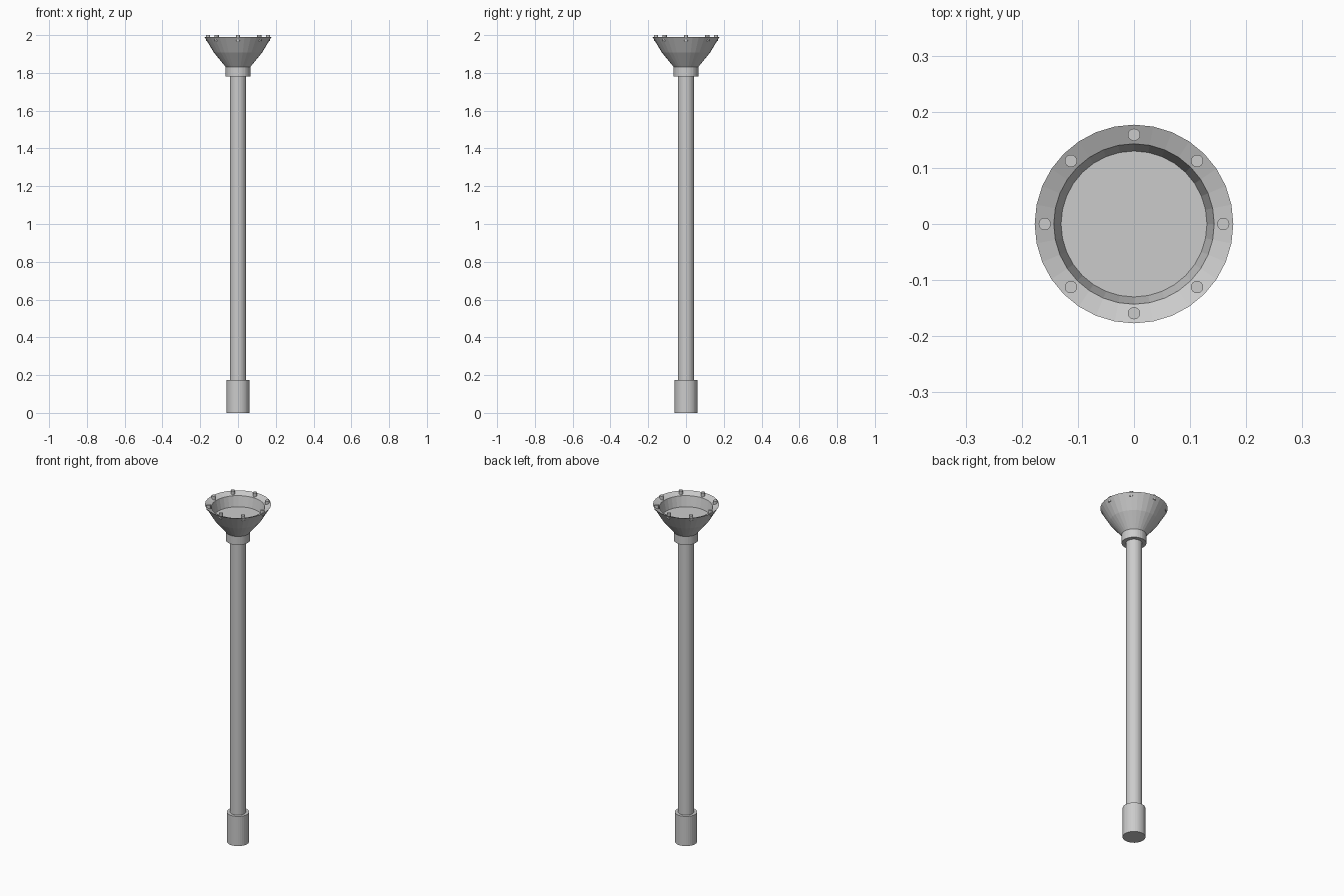
import bpy, bmesh, math

if "Cube" in bpy.data.objects:
    bpy.data.objects.remove(bpy.data.objects["Cube"])

SIDES = 32


def lathe(name, profile, sides=SIDES, loc=(0, 0, 0)):
    """Revolve (radius, z) points around z; both ends are capped."""
    bm = bmesh.new()
    rings = []
    for r, z in profile:
        rings.append([bm.verts.new((r * math.cos(2 * math.pi * i / sides),
                                    r * math.sin(2 * math.pi * i / sides), z))
                      for i in range(sides)])
    for a, b in zip(rings, rings[1:]):
        for i in range(sides):
            j = (i + 1) % sides
            bm.faces.new((a[i], a[j], b[j], b[i]))
    bm.faces.new(rings[0][::-1])
    bm.faces.new(rings[-1])
    bmesh.ops.recalc_face_normals(bm, faces=bm.faces)
    mesh = bpy.data.meshes.new(name)
    bm.to_mesh(mesh)
    bm.free()
    obj = bpy.data.objects.new(name, mesh)
    obj.location = loc
    bpy.context.collection.objects.link(obj)
    return obj


# Handle, shaft and collar
lathe("grip", [(0.06, 0), (0.06, 0.175)])
lathe("shaft", [(0.043, 0.17), (0.043, 1.79)])
lathe("collar", [(0.065, 1.78), (0.065, 1.83)])

# Flared head: outer cone, sloping rim, recessed floor
lathe("head", [(0.064, 1.83), (0.128, 1.908), (0.177, 1.99),
               (0.143, 1.975), (0.13, 1.915)])

# Studs around the rim
for k in range(8):
    a = k * math.pi / 4
    lathe(f"rim_stud_{k + 1}", [(0.011, 1.97), (0.011, 2.0)], 16,
          (0.159 * math.cos(a), 0.159 * math.sin(a), 0))
